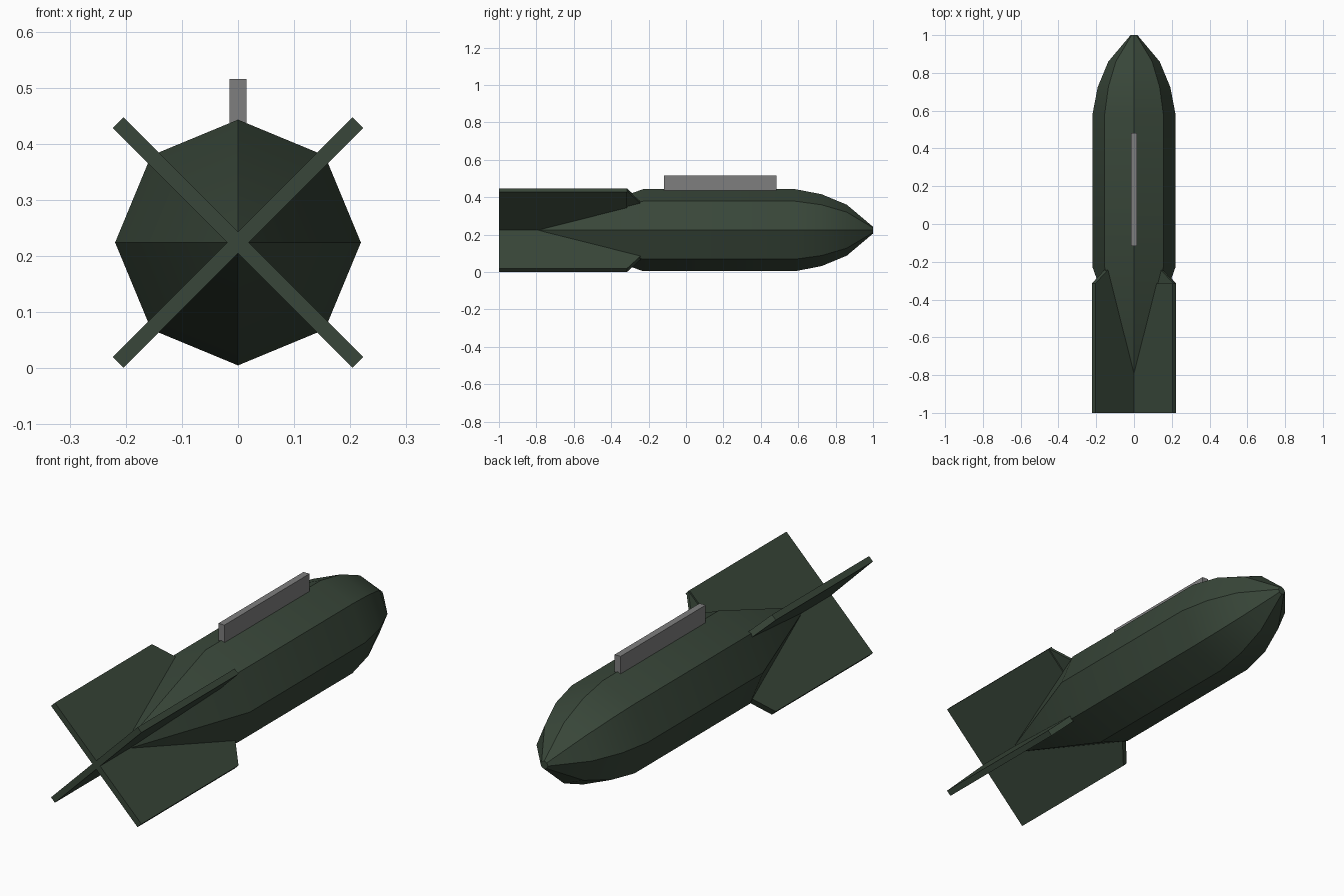
import bpy, bmesh, math
from mathutils import Matrix, Vector

if "Cube" in bpy.data.objects:
    bpy.data.objects.remove(bpy.data.objects["Cube"], do_unlink=True)

AXIS_Z = 0.224


def material(name, rgb):
    m = bpy.data.materials.new(name)
    m.use_nodes = True
    m.diffuse_color = (*rgb, 1)
    bsdf = next(n for n in m.node_tree.nodes if n.type == 'BSDF_PRINCIPLED')
    bsdf.inputs["Base Color"].default_value = (*rgb, 1)
    return m


green = material("dark_olive_green", (0.040, 0.062, 0.041))
grey = material("mid_grey", (0.21, 0.21, 0.21))


def finish(name, bm, mat, smooth=False):
    bmesh.ops.recalc_face_normals(bm, faces=bm.faces)
    mesh = bpy.data.meshes.new(name)
    bm.to_mesh(mesh)
    bm.free()
    mesh.materials.append(mat)
    ob = bpy.data.objects.new(name, mesh)
    bpy.context.collection.objects.link(ob)
    if smooth:
        bpy.ops.object.select_all(action='DESELECT')
        ob.select_set(True)
        bpy.context.view_layer.objects.active = ob
        bpy.ops.object.shade_smooth_by_angle(angle=math.radians(30))
    return ob


def bridge(bm, a, b):
    n = len(a)
    for i in range(n):
        bm.faces.new((a[i], a[(i + 1) % n], b[(i + 1) % n], b[i]))


# Body: eight-sided lathe along y, pointed tail cone and rounded nose
profile = [(-0.23, 0.219), (0.585, 0.219), (0.725, 0.192), (0.86, 0.136), (1.0, 0.018)]
bm = bmesh.new()
rings = [[bm.verts.new((r * math.cos(k * math.pi / 4), y,
                        AXIS_Z + r * math.sin(k * math.pi / 4))) for k in range(8)]
         for y, r in profile]
for a, b in zip(rings, rings[1:]):
    bridge(bm, a, b)
bm.faces.new(rings[-1])
apex = bm.verts.new((0, -0.845, AXIS_Z))
for i in range(8):
    bm.faces.new((apex, rings[0][i], rings[0][(i + 1) % 8]))
finish("body", bm, green, True)

# Tail fins: four diagonal plates with a chamfered leading corner
HALF = 0.0135
R_OUT, R_IN = 0.302, 0.205
Y_BACK, Y_OUT, Y_IN = -1.0, -0.315, -0.24


def prism(bm, outline, rot):
    """Extrude (radius, y, half thickness) points about the fin plane."""
    sides = [[bm.verts.new(rot @ Vector((r, y, s * h)) + Vector((0, 0, AXIS_Z)))
              for r, y, h in outline] for s in (-1, 1)]
    bridge(bm, *sides)
    for side in sides:
        bm.faces.new(side)


fins = (("upper_left_fin", 45), ("upper_right_fin", 135),
        ("lower_right_fin", 225), ("lower_left_fin", 315))
for name, angle in fins:
    rot = Matrix.Rotation(math.radians(-angle), 3, 'Y')
    bm = bmesh.new()
    if name == "upper_left_fin":
        # this fin ends square, with a thinner wedge in front of it
        prism(bm, [(0, Y_BACK, HALF), (R_OUT, Y_BACK, HALF),
                   (R_OUT, Y_OUT, HALF), (0, Y_OUT, HALF)], rot)
        prism(bm, [(0.1, Y_OUT, 0.007), (R_OUT, Y_OUT, 0.007),
                   (R_IN, Y_IN, 0.007), (0.1, Y_IN, 0.007)], rot)
    else:
        prism(bm, [(0, Y_BACK, HALF), (R_OUT, Y_BACK, HALF), (R_OUT, Y_OUT, HALF),
                   (R_IN, Y_IN, HALF), (0, Y_IN, HALF)], rot)
    finish(name, bm, green)

# Mounting rail on top of the body
bm = bmesh.new()
bmesh.ops.create_cube(bm, size=1, matrix=Matrix.Translation((0, 0.183, 0.4675))
                      @ Matrix.Diagonal((0.03, 0.6, 0.095, 1)))
finish("mounting_rail", bm, grey)
